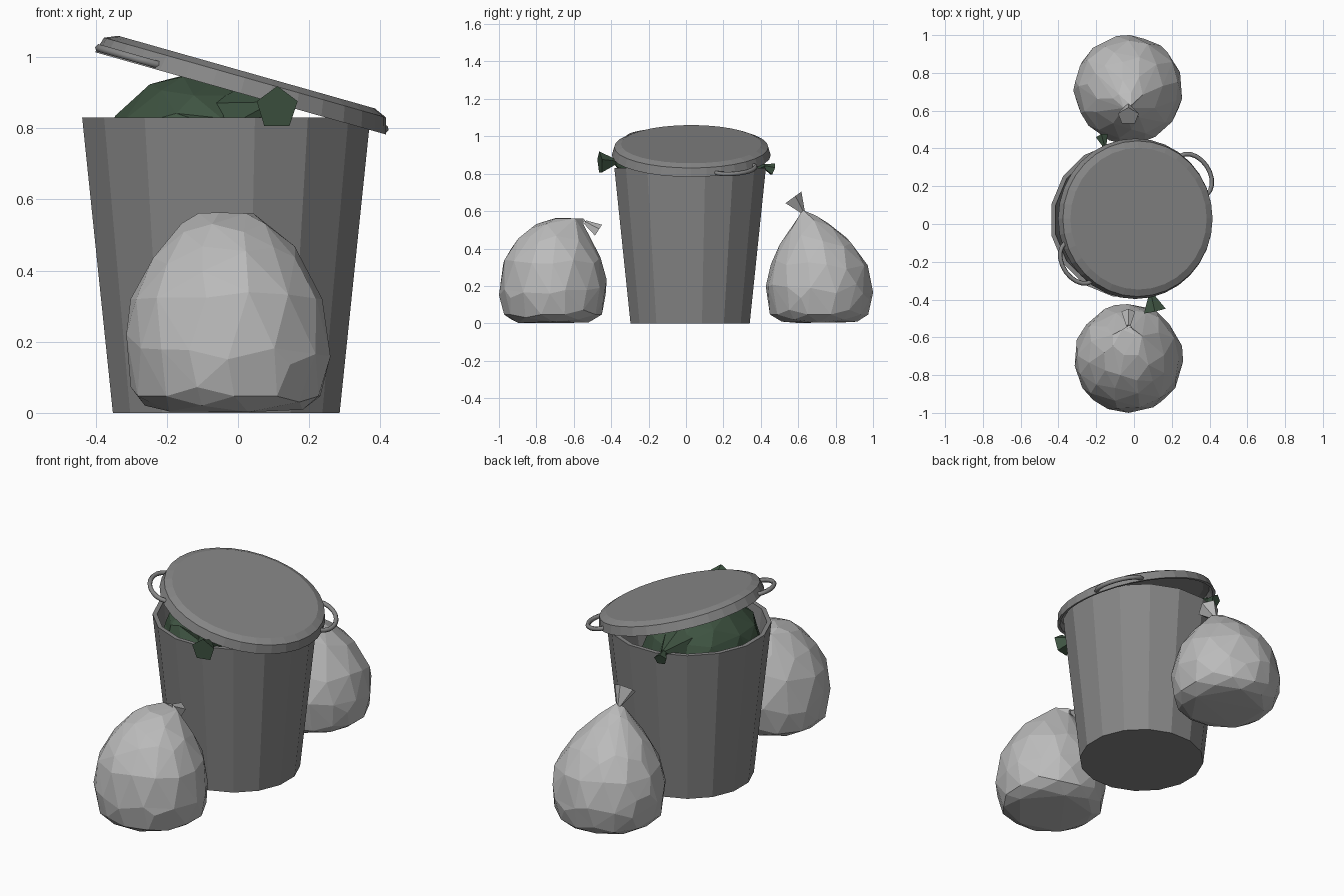
import bpy, bmesh, math, random
from mathutils import Vector, Matrix

if "Cube" in bpy.data.objects:
    bpy.data.objects.remove(bpy.data.objects["Cube"])

random.seed(4)


def material(name, rgb):
    m = bpy.data.materials.new(name)
    m.diffuse_color = (*rgb, 1)
    m.use_nodes = True
    m.node_tree.nodes["Principled BSDF"].inputs["Base Color"].default_value = m.diffuse_color
    return m


METAL = material("dark_metal", (0.24, 0.24, 0.24))
GREEN = material("green_plastic", (0.05, 0.09, 0.055))
PALE = material("pale_plastic", (0.5, 0.5, 0.5))


def finish(bm, name, mat):
    bmesh.ops.recalc_face_normals(bm, faces=bm.faces)
    me = bpy.data.meshes.new(name)
    bm.to_mesh(me)
    bm.free()
    me.materials.append(mat)
    ob = bpy.data.objects.new(name, me)
    bpy.context.collection.objects.link(ob)
    return ob


def lathe(name, profile, n, mat, phase=0.0):
    """Revolve (radius, z) points; the first and last rings are capped."""
    bm = bmesh.new()
    rings = []
    for r, z in profile:
        rings.append([bm.verts.new((r * math.cos(phase + math.tau * i / n),
                                    r * math.sin(phase + math.tau * i / n), z)) for i in range(n)])
    for a, b in zip(rings, rings[1:]):
        for i in range(n):
            j = (i + 1) % n
            bm.faces.new((a[i], a[j], b[j], b[i]))
    bm.faces.new(rings[0])
    bm.faces.new(rings[-1])
    return finish(bm, name, mat)


def bag(name, loc, profile, mat, scale=(1, 1, 1), jitter=0.006):
    """Faceted sack: sphere latitudes remapped to (radius, z, y shift)."""
    bm = bmesh.new()
    bmesh.ops.create_icosphere(bm, subdivisions=3, radius=1)
    for v in bm.verts:
        u = math.acos(max(-1, min(1, -v.co.normalized().z))) / math.pi * (len(profile) - 1)
        k = min(int(u), len(profile) - 2)
        r, z, s = Vector(profile[k]).lerp(Vector(profile[k + 1]), u - k)
        a = math.atan2(v.co.y, v.co.x)
        r *= 1 + random.uniform(-jitter, jitter) * 3
        v.co = (r * math.cos(a) * scale[0], (r * math.sin(a) + s) * scale[1], z * scale[2])
    ob = finish(bm, name, mat)
    ob.location = loc
    d = ob.modifiers.new("facets", 'DECIMATE')
    d.ratio = 0.5
    return ob


def cone(name, p, q, r1, r2, mat, n=5):
    """Tapered piece running from p to q."""
    p, q = Vector(p), Vector(q)
    bm = bmesh.new()
    bmesh.ops.create_cone(bm, cap_ends=True, segments=n, radius1=r1, radius2=r2, depth=(q - p).length)
    rot = (q - p).to_track_quat('Z', 'Y').to_matrix().to_4x4()
    bmesh.ops.transform(bm, matrix=Matrix.Translation((p + q) / 2) @ rot, verts=bm.verts)
    return finish(bm, name, mat)


# Open tapered bin
can = lathe("bin_body", [(0.325, 0), (0.413, 0.83), (0.39, 0.83), (0.305, 0.02)], 16, METAL, math.pi / 16)
can.location = (-0.033, 0.022, 0)

# Hollow lid, tilted and slid to the right
lid = lathe("lid", [(0.375, 0), (0.412, -0.016), (0.425, -0.062), (0.41, -0.062),
                    (0.4, -0.025), (0.37, -0.013)], 32, METAL)
lid_matrix = Matrix.Translation((0.024, 0.028, 0.958)) @ Matrix.Rotation(math.radians(15.8), 4, 'Y')
lid.matrix_world = lid_matrix

# Two opposite loop handles on the lid rim
for name, deg in (("lid_handle_right", 36), ("lid_handle_left", 216)):
    cu = bpy.data.curves.new(name, 'CURVE')
    cu.dimensions = '3D'
    cu.bevel_depth = 0.012
    cu.bevel_resolution = 1
    cu.use_fill_caps = True
    sp = cu.splines.new('POLY')
    sp.points.add(10)
    for i, pt in enumerate(sp.points):
        t = math.pi * (i / 10 - 0.5)
        pt.co = (0.39 + 0.088 * math.cos(t), 0.125 * math.sin(t), -0.048, 1)
    cu.materials.append(METAL)
    ob = bpy.data.objects.new(name, cu)
    bpy.context.collection.objects.link(ob)
    ob.matrix_world = lid_matrix @ Matrix.Rotation(math.radians(deg), 4, 'Z')

# Green rubbish bag bulging out of the bin
ball = [(math.sin(math.pi * i / 8), -math.cos(math.pi * i / 8), 0) for i in range(9)]
bag("green_bag", (-0.11, 0.02, 0.72), ball, GREEN, (0.265, 0.345, 0.24), 0.012)
cone("green_neck_front", (0.02, -0.2, 0.80), (0.09, -0.38, 0.865), 0.12, 0.015, GREEN, 7)
cone("green_tuft_front", (0.09, -0.37, 0.863), (0.11, -0.46, 0.857), 0.012, 0.062, GREEN)
cone("green_neck_back", (-0.13, 0.22, 0.80), (-0.155, 0.42, 0.842), 0.12, 0.012, GREEN, 7)
cone("green_tuft_back", (-0.155, 0.41, 0.842), (-0.17, 0.465, 0.822), 0.01, 0.034, GREEN)

# Pale sacks standing in front of and behind the bin
front = [(0, 0, 0), (0.2, 0, 0), (0.27, 0.05, 0), (0.29, 0.18, 0), (0.268, 0.32, 0),
         (0.215, 0.43, 0.005), (0.135, 0.525, 0.03), (0.06, 0.572, 0.1), (0.01, 0.54, 0.18)]
back = [(0, 0, 0), (0.2, 0, 0), (0.265, 0.05, 0), (0.29, 0.18, 0), (0.262, 0.31, 0),
        (0.2, 0.42, -0.012), (0.12, 0.51, -0.035), (0.055, 0.57, -0.06), (0.015, 0.605, -0.085)]
bag("front_sack", (-0.03, -0.712, 0), front, PALE)
cone("front_sack_tuft", (-0.03, -0.54, 0.54), (-0.03, -0.47, 0.495), 0.012, 0.038, PALE)
bag("back_sack", (-0.03, 0.712, 0), back, PALE)
cone("back_sack_tuft", (-0.03, 0.628, 0.59), (-0.03, 0.57, 0.67), 0.01, 0.058, PALE)
